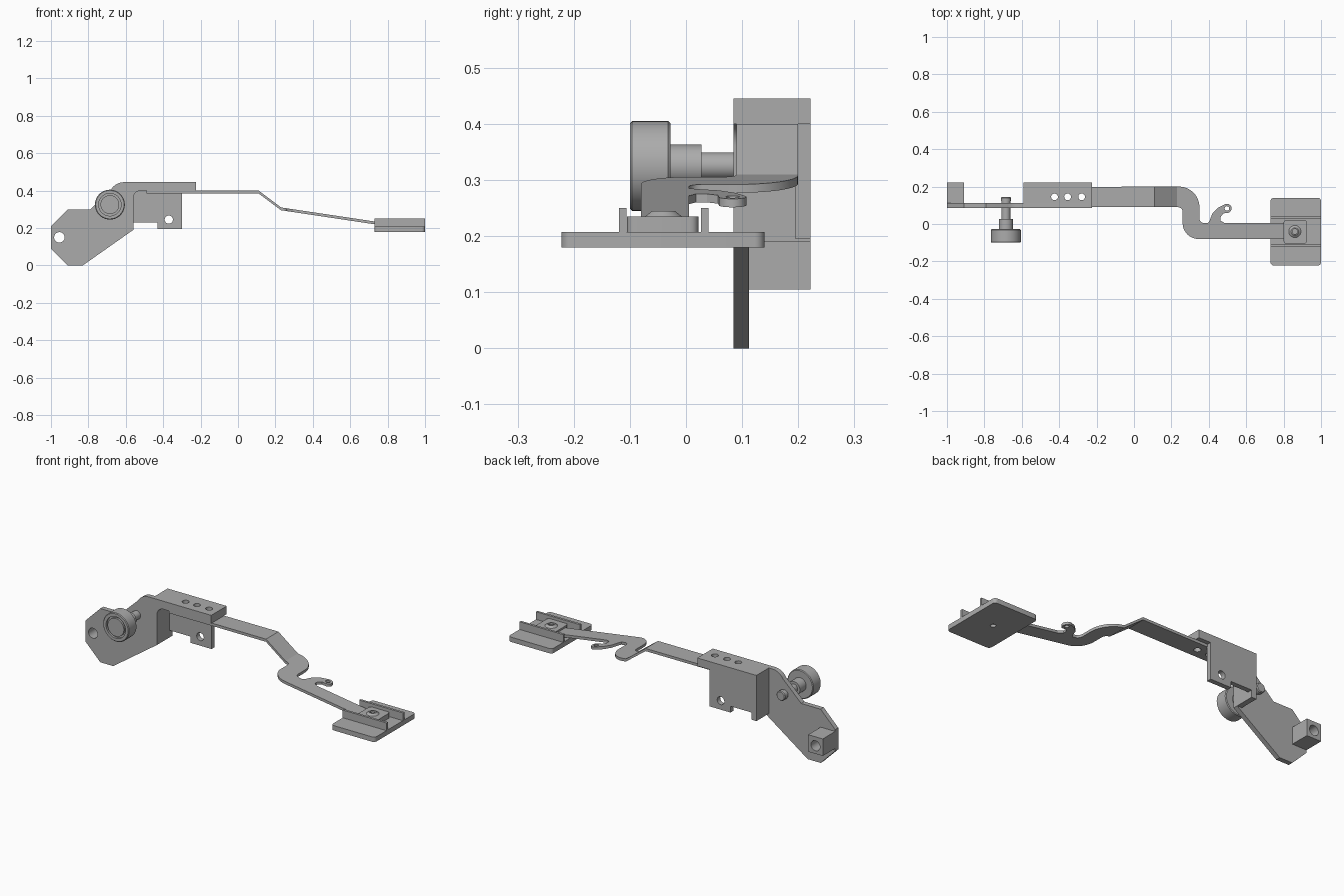
import bpy, bmesh, math
from mathutils import Vector, Matrix

if "Cube" in bpy.data.objects:
    bpy.data.objects.remove(bpy.data.objects["Cube"], do_unlink=True)

steel = bpy.data.materials.new("grey_steel")
steel.use_nodes = True
GREY = (0.41, 0.41, 0.41, 1)
steel.diffuse_color = GREY
steel.node_tree.nodes["Principled BSDF"].inputs["Base Color"].default_value = GREY


def finish(name, bm):
    bmesh.ops.recalc_face_normals(bm, faces=bm.faces)
    me = bpy.data.meshes.new(name)
    bm.to_mesh(me)
    bm.free()
    me.materials.append(steel)
    ob = bpy.data.objects.new(name, me)
    bpy.context.collection.objects.link(ob)
    return ob


def smooth(ob, angle=35):
    bpy.ops.object.select_all(action="DESELECT")
    ob.select_set(True)
    bpy.context.view_layer.objects.active = ob
    bpy.ops.object.shade_smooth_by_angle(angle=math.radians(angle))


def slab(name, pts, axis, lo, hi):
    """Extrude a 2D outline along y (points are x,z) or z (points are x,y)."""
    bm = bmesh.new()
    place = (lambda p: (p[0], lo, p[1])) if axis == "y" else (lambda p: (p[0], p[1], lo))
    face = bm.faces.new([bm.verts.new(place(p)) for p in pts])
    up = bmesh.ops.extrude_face_region(bm, geom=[face])["geom"]
    shift = Vector((0, hi - lo, 0)) if axis == "y" else Vector((0, 0, hi - lo))
    bmesh.ops.translate(bm, vec=shift, verts=[v for v in up if isinstance(v, bmesh.types.BMVert)])
    return finish(name, bm)


def rect(x0, x1, a0, a1):
    return [(x0, a0), (x1, a0), (x1, a1), (x0, a1)]


def arc(cx, cy, r, start, end, n=10):
    angles = [math.radians(start + (end - start) * i / n) for i in range(n + 1)]
    return [(cx + r * math.cos(a), cy + r * math.sin(a)) for a in angles]


def rounded(x0, x1, y0, y1, r):
    return (arc(x1 - r, y1 - r, r, 0, 90, 6) + arc(x0 + r, y1 - r, r, 90, 180, 6)
            + arc(x0 + r, y0 + r, r, 180, 270, 6) + arc(x1 - r, y0 + r, r, 270, 360, 6))


def lathe(name, profile, origin, axis):
    """Spin (radius, distance) points round an axis through origin."""
    bm = bmesh.new()
    verts = [bm.verts.new((r, 0, d)) for r, d in profile]
    edges = [bm.edges.new(pair) for pair in zip(verts, verts[1:])]
    bmesh.ops.spin(bm, geom=verts + edges, cent=(0, 0, 0), axis=(0, 0, 1),
                   angle=math.tau, steps=40, use_duplicate=False)
    bmesh.ops.remove_doubles(bm, verts=bm.verts, dist=0.0001)
    turn = Matrix.Rotation(-math.pi / 2, 4, "X") if axis == "y" else Matrix()
    bmesh.ops.transform(bm, matrix=Matrix.Translation(origin) @ turn, verts=bm.verts)
    ob = finish(name, bm)
    smooth(ob)
    return ob


def drill(ob, origin, r, axis, length=0.3):
    """Cut a round hole and bake the result."""
    h = length / 2
    cutter = lathe("cutter", [(0, -h), (r, -h), (r, h), (0, h)], origin, axis)
    cutter.hide_render = True
    mod = ob.modifiers.new("hole", "BOOLEAN")
    mod.operation, mod.solver, mod.object = "DIFFERENCE", "EXACT", cutter
    bpy.context.view_layer.update()
    baked = bpy.data.meshes.new_from_object(ob.evaluated_get(bpy.context.evaluated_depsgraph_get()))
    ob.modifiers.clear()
    ob.data = baked
    bpy.data.objects.remove(cutter, do_unlink=True)


# Mounting bracket: front plate with an arched cut-out
plate = slab("front_plate",
             [(-1, 0.09), (-0.91, 0), (-0.83, 0), (-0.56, 0.19)]
             + arc(-0.52, 0.36, 0.04, 180, 90)
             + [(-0.49, 0.40), (-0.225, 0.40), (-0.225, 0.445)]
             + arc(-0.61, 0.365, 0.08, 90, 150)
             + [(-0.79, 0.30), (-0.91, 0.30), (-1, 0.21)], "y", 0.085, 0.112)
drill(plate, (-0.955, 0.1, 0.15), 0.028, "y")
smooth(plate)

lug = slab("pivot_block", rect(-1, -0.91, 0.105, 0.20), "y", 0.112, 0.222)
drill(lug, (-0.955, 0.17, 0.15), 0.028, "y")
smooth(lug)

# Channel cover: top, end wall and back wall
top = slab("channel_top", rect(-0.59, -0.225, 0.112, 0.222), "z", 0.40, 0.445)
slab("channel_end_wall", rect(-0.59, -0.56, 0.19, 0.40), "y", 0.112, 0.222)
back = slab("channel_back_wall",
            [(-0.56, 0.23), (-0.43, 0.23), (-0.43, 0.195), (-0.30, 0.195),
             (-0.30, 0.40), (-0.56, 0.40)], "y", 0.195, 0.222)
drill(back, (-0.37, 0.21, 0.245), 0.022, "y")
smooth(back)

# Spring arm: plan outline with a hook, folded at two bend lines
outline = ([(-0.49, 0.09), (0.235, 0.09)] + arc(0.235, 0.065, 0.025, 90, 0, 6)
           + arc(0.345, 0.005, 0.085, 180, 270)
           + [(0.82, -0.08), (0.82, 0.005), (0.485, 0.005), (0.462, 0.018),
              (0.463, 0.037), (0.478, 0.057)]
           + arc(0.497, 0.083, 0.025, -75, 125)
           + [(0.45, 0.088), (0.42, 0.058), (0.405, 0.02), (0.395, 0.005), (0.375, 0.005)]
           + arc(0.375, 0.03, 0.025, 270, 180, 6)
           + arc(0.24, 0.09, 0.11, 0, 90) + [(-0.49, 0.198)])


def arm_height(x):
    if x < 0.11:
        return 0.40
    if x < 0.23:
        return 0.40 - (x - 0.11) * 0.75
    return 0.31 - (x - 0.23) * 0.15


bm = bmesh.new()
bm.faces.new([bm.verts.new((x, y, 0)) for x, y in outline])
for bend in (0.11, 0.23):
    bmesh.ops.bisect_plane(bm, geom=bm.verts[:] + bm.edges[:] + bm.faces[:],
                           plane_co=(bend, 0, 0), plane_no=(1, 0, 0))
for v in bm.verts:
    v.co.z = arm_height(v.co.x)
lower = bmesh.ops.extrude_face_region(bm, geom=bm.faces[:])["geom"]
bmesh.ops.translate(bm, vec=(0, 0, -0.015),
                    verts=[v for v in lower if isinstance(v, bmesh.types.BMVert)])
arm = finish("spring_arm", bm)
drill(arm, (0.497, 0.083, 0.27), 0.012, "z")

# Row of holes through the cover and the arm
for x in (-0.425, -0.355, -0.28):
    for part in (top, arm):
        drill(part, (x, 0.145, 0.41), 0.018, "z")
smooth(top)
smooth(arm, 25)

# Thumb screw: grooved knob, collar, shank and tip
lathe("thumb_screw",
      [(0, -0.10), (0.05, -0.10), (0.05, -0.088), (0.06, -0.088), (0.06, -0.10),
       (0.076, -0.10), (0.08, -0.096), (0.08, -0.032), (0.076, -0.028), (0.038, -0.028),
       (0.038, 0.028), (0.024, 0.028), (0.024, 0.122), (0.027, 0.122),
       (0.027, 0.14), (0.023, 0.145), (0, 0.145)], (-0.685, 0, 0.325), "y")

# Foot: base plate, two rails, pad and bolt
foot = slab("base_plate", rounded(0.73, 1, -0.222, 0.14, 0.018), "z", 0.18, 0.207)
drill(foot, (0.86, -0.04, 0.18), 0.014, "z", 0.03)
smooth(foot)
for side, y in (("front", -0.119), ("back", 0.027)):
    slab(side + "_rail", rect(0.73, 1, 0.207, 0.25), "y", y, y + 0.013)

pad = slab("arm_pad", rounded(0.80, 0.925, -0.105, 0.022, 0.015), "z", 0.207, 0.235)
smooth(pad)
lathe("pad_bolt", [(0, 0.233), (0.035, 0.233), (0.02, 0.245), (0.014, 0.245),
                   (0.014, 0.236), (0, 0.236)], (0.86, -0.04, 0), "z")
